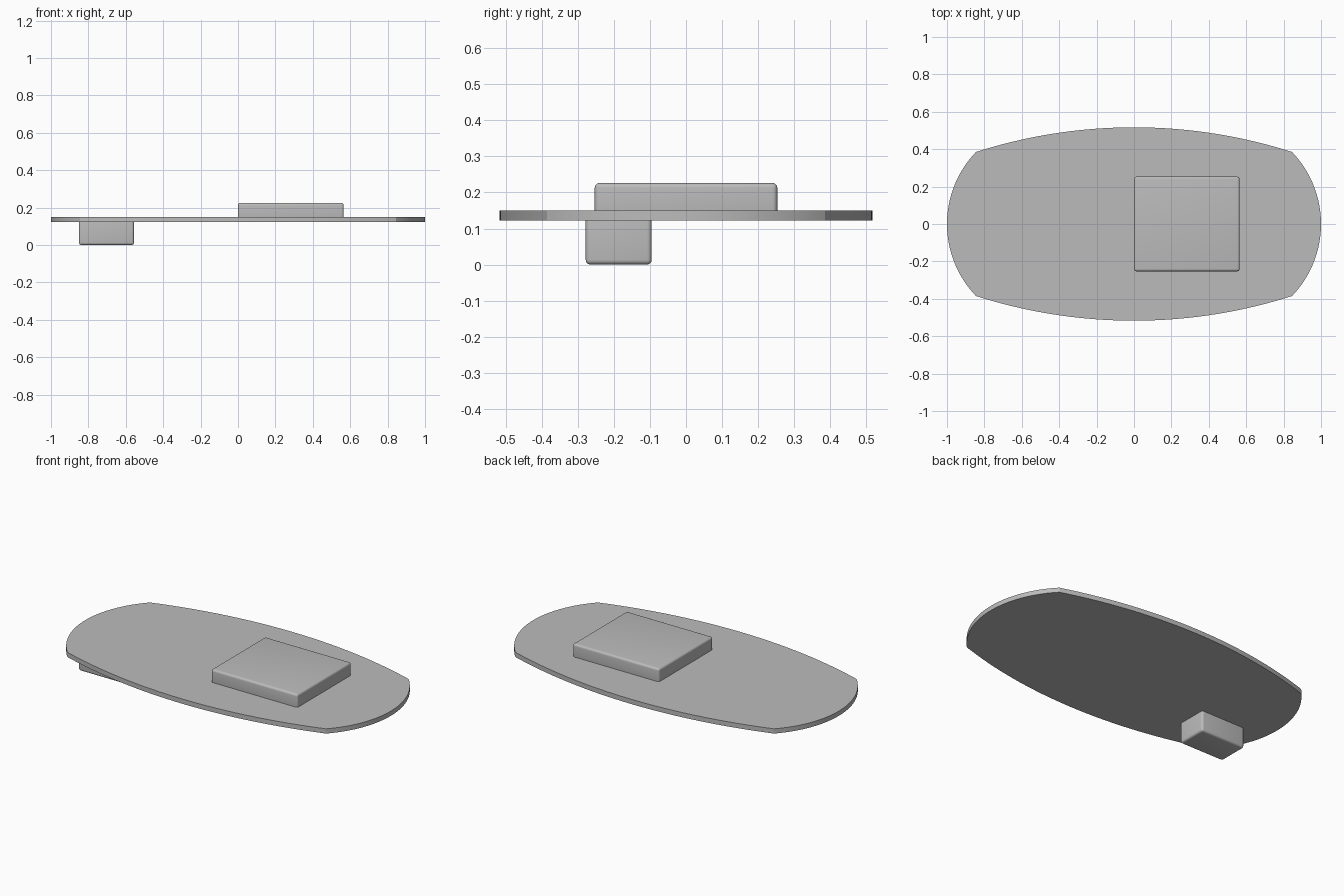
import bpy
import math
from mathutils import Vector

cube = bpy.data.objects.get("Cube")
if cube:
    bpy.data.objects.remove(cube, do_unlink=True)

grey = bpy.data.materials.new("plain grey")
grey.use_nodes = True
GREY = (0.5, 0.5, 0.5, 1)
grey.diffuse_color = GREY
grey.node_tree.nodes["Principled BSDF"].inputs["Base Color"].default_value = GREY


def finish(obj):
    obj.data.materials.append(grey)
    bpy.ops.object.select_all(action='DESELECT')
    obj.select_set(True)
    bpy.context.view_layer.objects.active = obj
    bpy.ops.object.shade_smooth_by_angle(angle=math.radians(30))


def arc(half_chord, sagitta, steps):
    """Points (along, bulge) on an arc from -half_chord up to, not including, +half_chord."""
    radius = (half_chord ** 2 + sagitta ** 2) / (2 * sagitta)
    sweep = math.asin(half_chord / radius)
    angles = [sweep * (2 * i / steps - 1) for i in range(steps)]
    return [(radius * math.sin(a), radius * (math.cos(a) - 1) + sagitta) for a in angles]


def rounded_box(name, low, high, radius):
    low, high = Vector(low), Vector(high)
    bpy.ops.mesh.primitive_cube_add(size=1, location=(low + high) / 2)
    obj = bpy.context.object
    obj.name = name
    obj.scale = high - low
    bpy.ops.object.transform_apply(location=False, rotation=False, scale=True)
    bevel = obj.modifiers.new("rounded edges", 'BEVEL')
    bevel.width = radius
    bevel.segments = 5
    bpy.ops.object.modifier_apply(modifier=bevel.name)
    finish(obj)


# Board: four arcs meeting at four corners
CX, CY = 0.845, 0.385
BOTTOM, TOP = 0.122, 0.15
side = [(t, -CY - b) for t, b in arc(CX, 0.517 - CY, 40)]
end = [(CX + b, t) for t, b in arc(CY, 1 - CX, 32)]
outline = side + end
outline += [(-x, -y) for x, y in outline]

n = len(outline)
verts = [(x, y, z) for z in (BOTTOM, TOP) for x, y in outline]
faces = [list(reversed(range(n))), list(range(n, 2 * n))]
faces += [[i, (i + 1) % n, n + (i + 1) % n, n + i] for i in range(n)]
mesh = bpy.data.meshes.new("board")
mesh.from_pydata(verts, [], faces)
board = bpy.data.objects.new("board", mesh)
bpy.context.collection.objects.link(board)
finish(board)

# Raised pad on top and small block beneath, both set into the board
rounded_box("top_pad", (0, -0.253, 0.13), (0.565, 0.253, 0.226), 0.013)
rounded_box("lower_block", (-0.85, -0.278, 0), (-0.556, -0.095, 0.14), 0.013)
